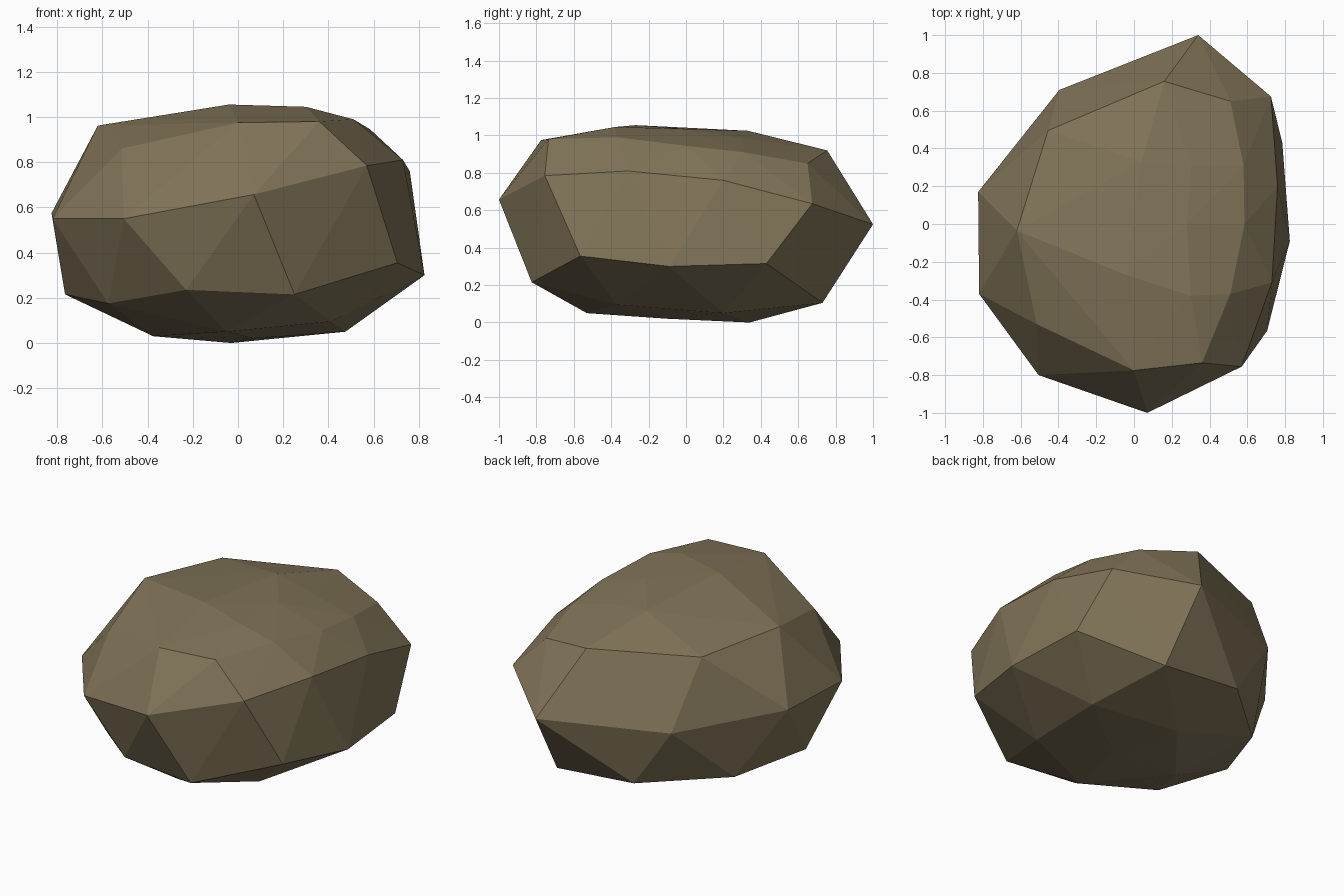
import bpy, bmesh

# Faceted boulder: corner points in rings from the base upward, wrapped by a hull
base = [(.475, .2, .05), (.41, -.37, .095), (-.05, -.53, .05),
        (-.375, -.08, .03), (-.03, .34, 0), (.07, -.1, .02)]
lower = [(.785, .43, .315), (.825, -.09, .30), (.705, -.565, .355), (.25, -.825, .215),
         (-.23, -.79, .235), (-.575, -.47, .175), (-.765, -.09, .215),
         (-.58, .35, .16), (-.15, .73, .15), (.38, .73, .105)]
waist = [(.34, 1, .525), (.725, .675, .635), (.76, .2, .76), (.73, -.31, .81),
         (.57, -.755, .785), (.07, -1, .657), (-.505, -.8, .55),
         (-.82, -.37, .55), (-.825, .17, .575), (-.395, .71, .518)]
shoulder = [(.16, .755, .92), (.51, .65, .85), (.58, .31, .91), (.585, 0, .945),
            (.51, -.37, .99), (.36, -.735, .98), (0, -.775, .975),
            (-.515, -.53, .86), (-.62, -.035, .962), (-.455, .495, .93)]
crown = [(.3, -.38, 1.045), (-.04, -.27, 1.055), (.04, .33, 1.025),
         (.28, 0, 1.035), (.3, .3, .985)]

bm = bmesh.new()
for ring in (base, lower, waist, shoulder, crown):
    for p in ring:
        bm.verts.new(p)
hull = bmesh.ops.convex_hull(bm, input=bm.verts)
# drop any point that ended up inside the hull
loose = [v for v in bm.verts if not v.link_faces]
bmesh.ops.delete(bm, geom=loose, context='VERTS')
bmesh.ops.recalc_face_normals(bm, faces=bm.faces)
mesh = bpy.data.meshes.new("boulder")
bm.to_mesh(mesh)
bm.free()

# Single stone colour
stone = bpy.data.materials.new("brown stone")
stone.diffuse_color = (.22, .175, .098, 1)
mesh.materials.append(stone)
boulder = bpy.data.objects.new("boulder", mesh)
bpy.context.collection.objects.link(boulder)
